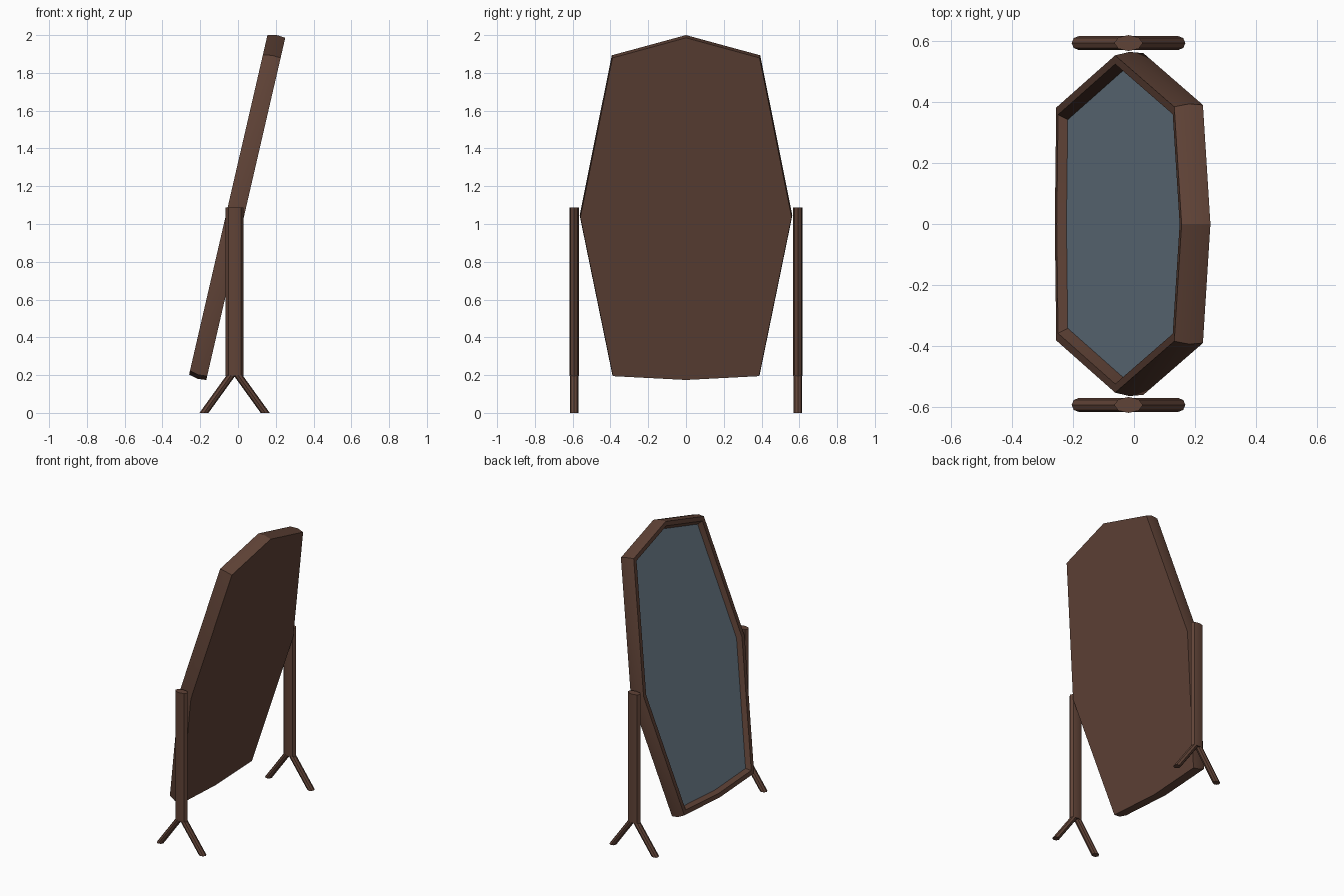
import bpy, bmesh, math
from mathutils import Vector
from mathutils.geometry import intersect_line_line_2d, intersect_line_line

if "Cube" in bpy.data.objects:
    bpy.data.objects.remove(bpy.data.objects["Cube"])

TILT = math.radians(13)


def material(name, rgb):
    m = bpy.data.materials.new(name)
    m.diffuse_color = (*rgb, 1)
    m.use_nodes = True
    m.node_tree.nodes["Principled BSDF"].inputs["Base Color"].default_value = m.diffuse_color
    return m


wood = material("dark wood", (0.117, 0.056, 0.038))
silver = material("mirror glass", (0.175, 0.235, 0.295))


def make_object(name, rings, mat, cap_start=True, cap_end=True):
    """Skin a list of equal-length point rings into one object."""
    bm = bmesh.new()
    loops = [[bm.verts.new(p) for p in ring] for ring in rings]
    n = len(loops[0])
    for a, b in zip(loops, loops[1:]):
        for i in range(n):
            j = (i + 1) % n
            bm.faces.new((a[i], a[j], b[j], b[i]))
    if cap_start:
        bm.faces.new(loops[0][::-1])
    if cap_end:
        bm.faces.new(loops[-1])
    if len(rings) > 1:
        bmesh.ops.recalc_face_normals(bm, faces=bm.faces)
    else:
        bm.normal_update()
        for f in bm.faces:
            if f.normal.x > 0:
                f.normal_flip()
    me = bpy.data.meshes.new(name)
    bm.to_mesh(me)
    bm.free()
    me.materials.append(mat)
    ob = bpy.data.objects.new(name, me)
    bpy.context.collection.objects.link(ob)
    bpy.ops.object.select_all(action='DESELECT')
    bpy.context.view_layer.objects.active = ob
    ob.select_set(True)
    bpy.ops.object.shade_smooth_by_angle(angle=math.radians(30))
    return ob


# Mirror outline as (y, height along the panel), counter-clockwise
half = [(0, 0.128), (0.39, 0.149), (0.563, 1.016), (0.393, 1.885), (0, 1.995)]
outline = [Vector(p) for p in half + [(-y, s) for y, s in half[-2:0:-1]]]


def inset(points, d):
    """Offset a closed counter-clockwise outline inwards by d."""
    out = []
    for i, p in enumerate(points):
        e0 = (p - points[i - 1]).normalized()
        e1 = (points[(i + 1) % len(points)] - p).normalized()
        n0, n1 = Vector((-e0.y, e0.x)), Vector((-e1.y, e1.x))
        out.append(p + (n0 + n1) * d / (1 + n0.dot(n1)))
    return out


def tilted(points, depth):
    """Place outline points on the leaning panel at a depth along its normal."""
    s, c = math.sin(TILT), math.cos(TILT)
    return [(p.y * s - depth * c, p.x, p.y * c + depth * s) for p in points]


# Frame: back board, slightly bulged edge, front rim, sloped recess
front = inset(outline, 0.011)
glass_edge = tilted(inset(front, 0.048), 0.27)
make_object("mirror_frame", [
    tilted(inset(outline, 0.004), 0.203),
    tilted(outline, 0.25),
    tilted(front, 0.298),
    tilted(inset(front, 0.028), 0.298),
    glass_edge], wood, cap_end=False)

# Reflecting panel
make_object("mirror_glass", [glass_edge], silver, cap_start=False)


def octagon(x, y, z, rx, ry):
    return [(x + rx * math.cos(a), y + ry * math.sin(a), z)
            for a in (i * math.tau / 8 for i in range(8))]


# Stand on each side: upright post and two splayed legs
PX = -0.018
for side, y in (("left", -0.592), ("right", 0.592)):
    make_object(f"{side}_post", [octagon(PX, y, 0.196, 0.047, 0.026),
                                 octagon(PX, y, 1.088, 0.047, 0.026)], wood)
    for end, k in (("back", 1), ("front", -1)):
        make_object(f"{side}_{end}_leg", [
            octagon(PX + k * 0.162, y, 0.0, 0.024, 0.023),
            octagon(PX + k * 0.018, y, 0.2, 0.024, 0.023)], wood)
